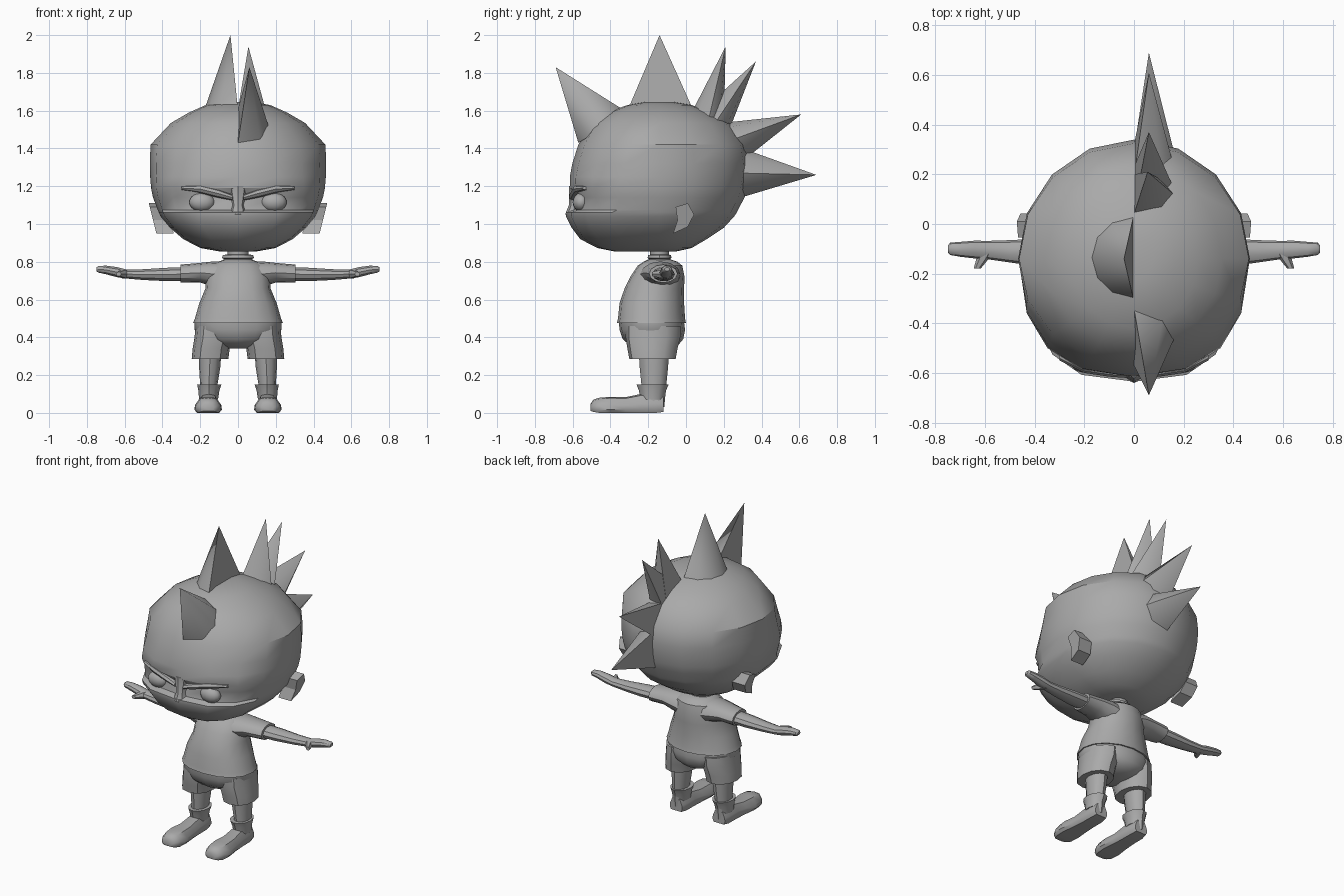
import bpy, bmesh, math
from mathutils import Vector as V

if "Cube" in bpy.data.objects:
    bpy.data.objects.remove(bpy.data.objects["Cube"])

grey = bpy.data.materials.new("plain grey")
grey.diffuse_color = (0.4, 0.4, 0.4, 1)
grey.use_nodes = True
grey.node_tree.nodes["Principled BSDF"].inputs["Base Color"].default_value = grey.diffuse_color


def finish(name, bm, angle=35):
    bmesh.ops.recalc_face_normals(bm, faces=bm.faces)
    me = bpy.data.meshes.new(name)
    bm.to_mesh(me)
    bm.free()
    me.materials.append(grey)
    ob = bpy.data.objects.new(name, me)
    bpy.context.collection.objects.link(ob)
    bpy.ops.object.select_all(action='DESELECT')
    ob.select_set(True)
    bpy.context.view_layer.objects.active = ob
    bpy.ops.object.shade_smooth_by_angle(angle=math.radians(angle))
    return ob


def loft(name, rings, angle=35):
    """Skin a list of equal point rings and cap both ends."""
    bm = bmesh.new()
    vs = [[bm.verts.new(p) for p in r] for r in rings]
    n = len(rings[0])
    for a, b in zip(vs, vs[1:]):
        for i in range(n):
            j = (i + 1) % n
            bm.faces.new((a[i], a[j], b[j], b[i]))
    bm.faces.new(vs[0])
    bm.faces.new(vs[-1])
    return finish(name, bm, angle)


def flat_ring(z, w, yf, yb, cx=0, n=16, pf=2.0, yc=None):
    """Horizontal oval with separate front and back depth; pf squares the front."""
    yc = (yf + yb) / 2 if yc is None else yc
    pts = []
    for i in range(n):
        t = math.tau * i / n
        c, s = math.cos(t), math.sin(t)
        e = 2 / pf if s < -0.01 else 1
        x = math.copysign(abs(c) ** e, c) * w
        y = abs(s) ** e * ((yb - yc) if s > 0 else (yf - yc))
        pts.append((cx + x, yc + y, z))
    return pts


def side_ring(x, y, z, ry, rz, n=10):
    """Upright oval across an arm."""
    return [(x, y + ry * math.cos(math.tau * i / n), z + rz * math.sin(math.tau * i / n))
            for i in range(n)]


def front_ring(y, cx, w, h, z0=0.0):
    """Upright arch across a shoe: wide sole, rounded top."""
    prof = [(-.8, 0), (.8, 0), (1, .2), (.95, .5), (.6, .92), (0, 1), (-.6, .92), (-.95, .5), (-1, .2)]
    return [(cx + px * w, y, z0 + pz * h) for px, pz in prof]


def ball(name, loc, size):
    bm = bmesh.new()
    bmesh.ops.create_uvsphere(bm, u_segments=16, v_segments=10, radius=1)
    for v in bm.verts:
        v.co = V((v.co.x * size[0], v.co.y * size[1], v.co.z * size[2])) + V(loc)
    return finish(name, bm, 60)


def spike(name, a, b, out, tip, n=4):
    """Half cone: flat side runs from a to b, rounded side bulges along out."""
    bm = bmesh.new()
    a, b, out = V(a), V(b), V(out)
    base = []
    for i in range(n + 1):
        t = math.pi * i / n
        base.append(bm.verts.new((a + b) / 2 + (a - b) / 2 * math.cos(t) + out * math.sin(t)))
    top = bm.verts.new(tip)
    for i in range(n + 1):
        bm.faces.new((base[i], base[(i + 1) % (n + 1)], top))
    bm.faces.new(base)
    return finish(name, bm, 50)


# head: jaw, mask edge, recessed eye band, brow and cranium
head = [(.855, .10, -.38, -.05, 2.4), (.873, .20, -.47, .03, 2.5), (.92, .29, -.56, .11, 2.7),
        (.98, .36, -.605, .20, 2.8), (1.04, .41, -.635, .255, 2.8), (1.062, .42, -.635, .27, 2.8),
        (1.075, .425, -.595, .275, 2.7), (1.14, .45, -.58, .31, 2.6), (1.19, .46, -.615, .325, 2.5),
        (1.25, .465, -.615, .335, 2.3), (1.32, .467, -.602, .34, 2.1), (1.42, .463, -.57, .325, 2),
        (1.535, .355, -.50, .24, 2), (1.59, .26, -.42, .14, 2), (1.63, .17, -.31, .03, 2),
        (1.645, .08, -.22, -.06, 2)]
loft("head", [flat_ring(z, w, f, b, pf=p, yc=-.14) for z, w, f, b, p in head])

# nose bridge
loft("nose_bridge", [flat_ring(1.05, .045, -.64, -.55, n=8), flat_ring(1.10, .03, -.62, -.54, n=8),
                     flat_ring(1.20, .05, -.62, -.54, n=8)])

for s, side in ((-1, "left"), (1, "right")):
    # eye, slanted brow and ear
    ball("eye_" + side, (s * .19, -.555, 1.115), (.068, .045, .05))
    loft("brow_" + side, [side_ring(s * x, y, z, .03, r, 8) for x, y, z, r in
                          ((.03, -.59, 1.14, .015), (.10, -.585, 1.16, .022),
                           (.20, -.57, 1.185, .022), (.30, -.52, 1.19, .01))])
    ear = [(-.055, 1.09), (.01, 1.11), (.043, 1.05), (.01, .985), (-.068, .95), (-.045, 1.02)]
    loft("ear_" + side, [[(s * (x + .25 * (z - 1.03)), y, z) for y, z in ear] for x in (.36, .452)], 25)

    # sleeve, arm with hand, thumb
    loft("sleeve_" + side, [side_ring(s * x, y, z, ry, rz, 12) for x, y, z, ry, rz in
                            ((.05, -.14, .72, .11, .08), (.13, -.135, .735, .105, .067),
                             (.20, -.13, .742, .09, .052), (.305, -.12, .737, .075, .048))])
    loft("arm_" + side, [side_ring(s * x, y, z, ry, rz) for x, y, z, ry, rz in
                         ((.27, -.12, .735, .06, .038), (.38, -.115, .733, .056, .037),
                          (.50, -.11, .732, .045, .03), (.59, -.105, .735, .037, .025),
                          (.64, -.103, .745, .036, .028), (.70, -.102, .757, .03, .024),
                          (.74, -.1, .76, .025, .018), (.75, -.1, .76, .014, .01))])
    loft("thumb_" + side, [[(s * (x + dx * r), y, z + dz * r) for dx, dz in
                            ((1, 0), (.5, .8), (-.5, .8), (-1, 0), (-.5, -.8), (.5, -.8))]
                           for x, y, z, r in ((.59, -.10, .735, .03), (.61, -.14, .735, .025),
                                              (.632, -.18, .735, .014))])

    # shorts leg, leg, ankle cuff, shoe
    loft("shorts_leg_" + side, [flat_ring(z, w, f, b, s * cx, 12, 2.3) for z, w, f, b, cx in
                                ((.46, .10, -.32, -.03, .125), (.40, .10, -.32, -.03, .13),
                                 (.34, .098, -.31, -.045, .142), (.285, .097, -.30, -.055, .148))])
    loft("leg_" + side, [flat_ring(z, w, f, b, s * cx, 12) for z, w, f, b, cx in
                         ((.32, .06, -.25, -.09, .148), (.24, .056, -.245, -.095, .15),
                          (.14, .045, -.235, -.105, .155), (.03, .045, -.23, -.115, .157))])
    loft("ankle_cuff_" + side, [flat_ring(z, w, f, b, s * cx, 12) for z, w, f, b, cx in
                                ((.15, .064, -.262, -.092, .152), (.12, .056, -.25, -.105, .154),
                                 (.07, .05, -.24, -.115, .156))])
    loft("shoe_" + side, [front_ring(y, s * cx, w, h, z) for y, cx, w, h, z in
                          ((-.118, .155, .045, .085, .005), (-.16, .155, .055, .10, 0),
                           (-.24, .155, .056, .10, 0), (-.32, .156, .062, .083, 0),
                           (-.40, .158, .073, .085, 0), (-.46, .158, .068, .08, 0),
                           (-.49, .158, .052, .065, .005), (-.505, .158, .032, .038, .01))], 45)

# shirt and hips
shirt = [(.475, .238, -.366, 0), (.50, .228, -.36, -.005), (.58, .205, -.352, -.01),
         (.66, .172, -.325, -.01), (.72, .17, -.295, -.008), (.78, .14, -.255, -.02),
         (.80, .105, -.225, -.045), (.812, .07, -.2, -.08)]
loft("shirt", [flat_ring(z, w, f, b, pf=2.3) for z, w, f, b in shirt])
hips = [(.48, .23, -.355, -.01), (.44, .23, -.352, -.005), (.39, .195, -.335, -.015),
        (.36, .13, -.30, -.04), (.34, .07, -.24, -.09)]
loft("shorts_hips", [flat_ring(z, w, f, b, pf=2.3) for z, w, f, b in hips])

# neck and collar
loft("neck", [flat_ring(z, .055, -.19, -.09, n=12) for z in (.78, .90)])
loft("collar", [flat_ring(z, w, -.14 - w * .75, -.14 + w * .75, n=12) for z, w in
                ((.80, .082), (.815, .075), (.82, .085), (.835, .08), (.838, .065))])

# hair spikes
spike("spike_front", (0, -.57, 1.43), (0, -.34, 1.61), (.165, 0, -.01), (.06, -.69, 1.83))
spike("spike_crown", (0, -.31, 1.60), (0, .04, 1.60), (-.18, 0, 0), (-.04, -.14, 2.0), 6)
spike("spike_back_top", (0, .04, 1.61), (0, .20, 1.52), (.16, 0, -.01), (.055, .21, 1.94))
spike("spike_back_upper", (0, .06, 1.58), (0, .23, 1.50), (.16, 0, -.02), (.06, .37, 1.86))
spike("spike_back_middle", (0, .19, 1.535), (0, .32, 1.35), (.16, -.02, 0), (.06, .61, 1.58))
spike("spike_back_lower", (0, .30, 1.40), (0, .29, 1.14), (.165, -.02, 0), (.06, .69, 1.26))
